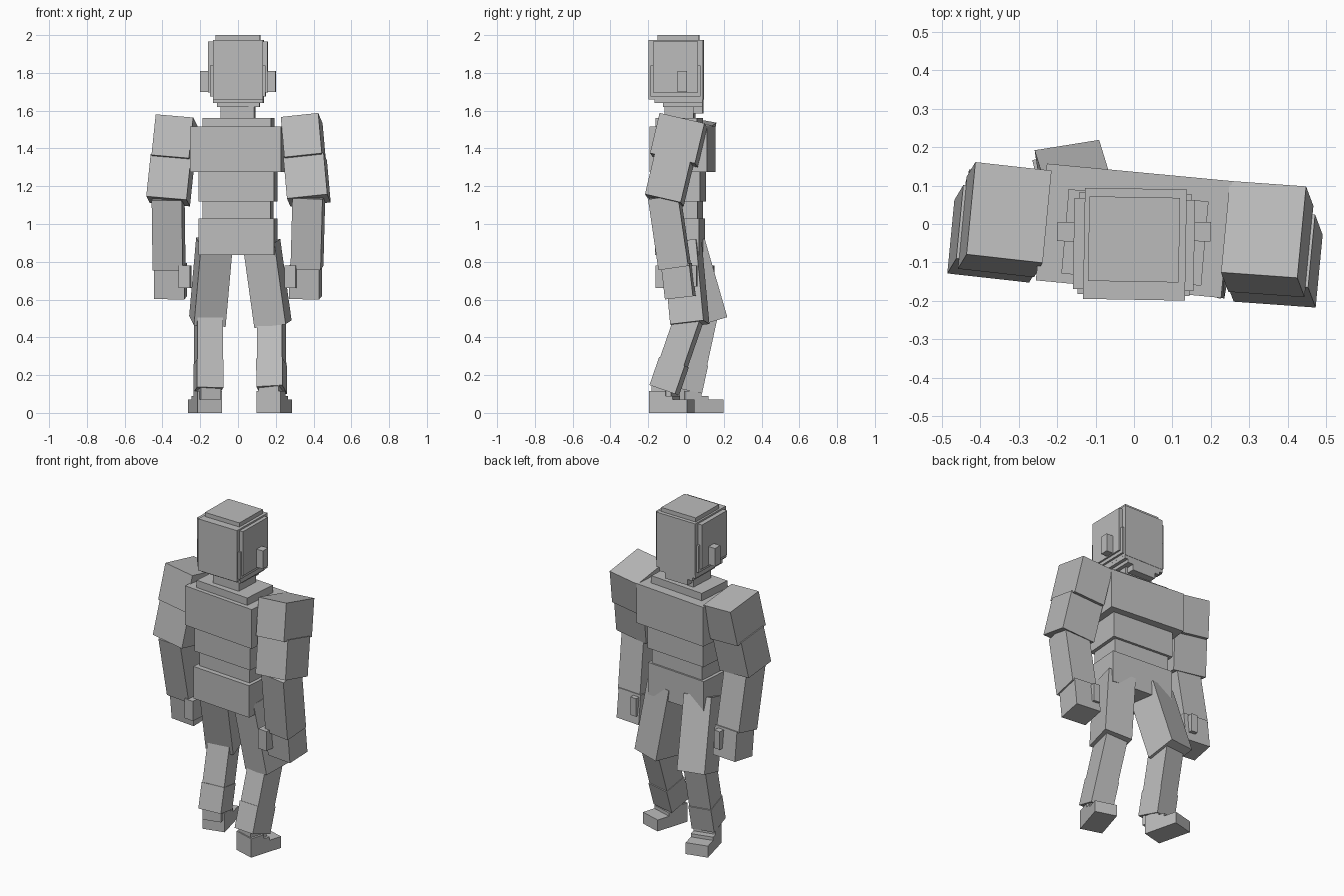
import bpy, bmesh, math
from mathutils import Matrix, Vector

if "Cube" in bpy.data.objects:
    bpy.data.objects.remove(bpy.data.objects["Cube"])

grey = bpy.data.materials.new("plain_grey")
grey.diffuse_color = (0.5, 0.5, 0.5, 1)
grey.use_nodes = True
grey.node_tree.nodes["Principled BSDF"].inputs["Base Color"].default_value = grey.diffuse_color


def add_box(name, matrix):
    """Unit cube shaped by a matrix."""
    mesh = bpy.data.meshes.new(name)
    bm = bmesh.new()
    bmesh.ops.create_cube(bm, size=1.0, matrix=matrix)
    bm.to_mesh(mesh)
    bm.free()
    mesh.materials.append(grey)
    obj = bpy.data.objects.new(name, mesh)
    bpy.context.collection.objects.link(obj)
    return obj


def box(name, x, y, z, yaw=0.0):
    """Box from ranges, turned about its own vertical axis."""
    c = Vector([(a + b) / 2 for a, b in (x, y, z)])
    s = [b - a for a, b in (x, y, z)]
    add_box(name, Matrix.Translation(c) @ Matrix.Rotation(math.radians(yaw), 4, 'Z')
            @ Matrix.Diagonal((*s, 1)))


def limb(name, top, bottom, w, d, yaw=0.0):
    """Box running between two end-face centres."""
    top, bottom = Vector(top), Vector(bottom)
    zx = (top - bottom).normalized()
    a = math.radians(yaw)
    yx = zx.cross(Vector((math.cos(a), math.sin(a), 0))).normalized()
    xx = yx.cross(zx)
    rot = Matrix((xx, yx, zx)).transposed().to_4x4()
    add_box(name, Matrix.Translation((top + bottom) / 2) @ rot
            @ Matrix.Diagonal((w, d, (top - bottom).length, 1)))


# Head: stacked boxes giving stepped edges
box("head", (-.13, .135), (-.197, .092), (1.66, 1.975), -1)
box("head_sides", (-.157, .157), (-.172, .065), (1.695, 1.965), -1)
box("head_front_sides", (-.145, .147), (-.185, .08), (1.675, 1.84), -1)
box("head_top", (-.118, .118), (-.15, .07), (1.97, 2.0), -1)
box("jaw", (-.13, .135), (-.165, .09), (1.64, 1.665), -1)
box("jaw_lower", (-.11, .115), (-.12, .09), (1.62, 1.645), -1)
box("chin", (-.075, .08), (.04, .09), (1.585, 1.625), -1)
for side, s in (("left", -1), ("right", 1)):
    a, b = sorted((s * .15, s * .2))
    box(side + "_ear", (a, b), (-.045, .005), (1.70, 1.81), -1)

# Neck and torso
box("neck", (-.09, .09), (-.11, .045), (1.54, 1.65), -3)
box("collar", (-.18, .185), (-.145, .075), (1.50, 1.56), -5)
box("chest", (-.242, .242), (-.17, .135), (1.275, 1.515), -5.4)
box("abdomen", (-.20, .20), (-.14, .09), (1.12, 1.28), -4.5)
box("waist", (-.18, .18), (-.12, .075), (1.025, 1.125), -4.5)
box("pelvis", (-.20, .20), (-.15, .085), (.835, 1.03), -4.5)

# Arms: shoulder end, elbow end, wrist end
arms = {
    "right": (1, (.337, -.014, 1.55), (.375, -.115, 1.125), (.365, -.06, .77)),
    "left": (-1, (-.325, .03, 1.55), (-.37, -.045, 1.12), (-.365, .03, .77)),
}
for side, (s, top, elbow, wrist) in arms.items():
    top, elbow, wrist = Vector(top), Vector(elbow), Vector(wrist)
    limb(side + "_shoulder", top, top.lerp(elbow, .5), .20, .245, -5.5)
    limb(side + "_upper_arm", top.lerp(elbow, .48), elbow, .215, .195, -5.5)
    limb(side + "_forearm", elbow + Vector((0, 0, .02)), wrist, .16, .16, -5.5)
    hx, hy = wrist.x - s * .008, wrist.y + .02
    limb(side + "_hand", (hx, hy - .01, .785), (hx, hy + .01, .61), .16, .15, -5.5)
    a, b = sorted((s * .25, s * .31))
    box(side + "_palm", (a, b), (hy - .12, hy - .03), (.66, .78), -5.5)
    a, b = sorted((s * .295, s * .335))
    box(side + "_thumb", (a, b), (hy + .05, hy + .098), (.67, .78), -5.5)

# Legs: hip, knee, knee joint of shin, ankle, foot centre
legs = {
    "right": (1, (.125, -.02, .90), (.185, .02, .47), (.177, .02, .51),
              (.178, -.115, .12), (.193, -.075), -17),
    "left": (-1, (-.125, .0, .90), (-.162, .12, .485), (-.157, .09, .51),
             (-.157, .005, .12), (-.175, .08), 14),
}
for side, (s, hip, knee, shin, ankle, foot, yaw) in legs.items():
    shin, ankle = Vector(shin), Vector(ankle)
    limb(side + "_thigh", hip, knee, .17, .18, yaw * .6)
    limb(side + "_shin", shin, ankle, .135, .135, yaw * .6)
    limb(side + "_lower_shin", shin.lerp(ankle, .62), ankle, .14, .145, yaw * .6)
    limb(side + "_ankle", ankle + Vector((0, 0, .03)),
         ankle - Vector((0, 0, .05)), .11, .11, yaw)
    # foot: long low sole, raised heel block and instep step
    fwd = Vector((-math.sin(math.radians(yaw)), math.cos(math.radians(yaw))))
    for part, off, ln, h in (("sole", 0, .21, .07), ("heel", -.06, .09, .115),
                             ("instep", -.03, .11, .09)):
        c = Vector(foot) + fwd * off
        box(f"{side}_{part}", (c.x - .066, c.x + .066),
            (c.y - ln / 2, c.y + ln / 2), (0, h), yaw)
